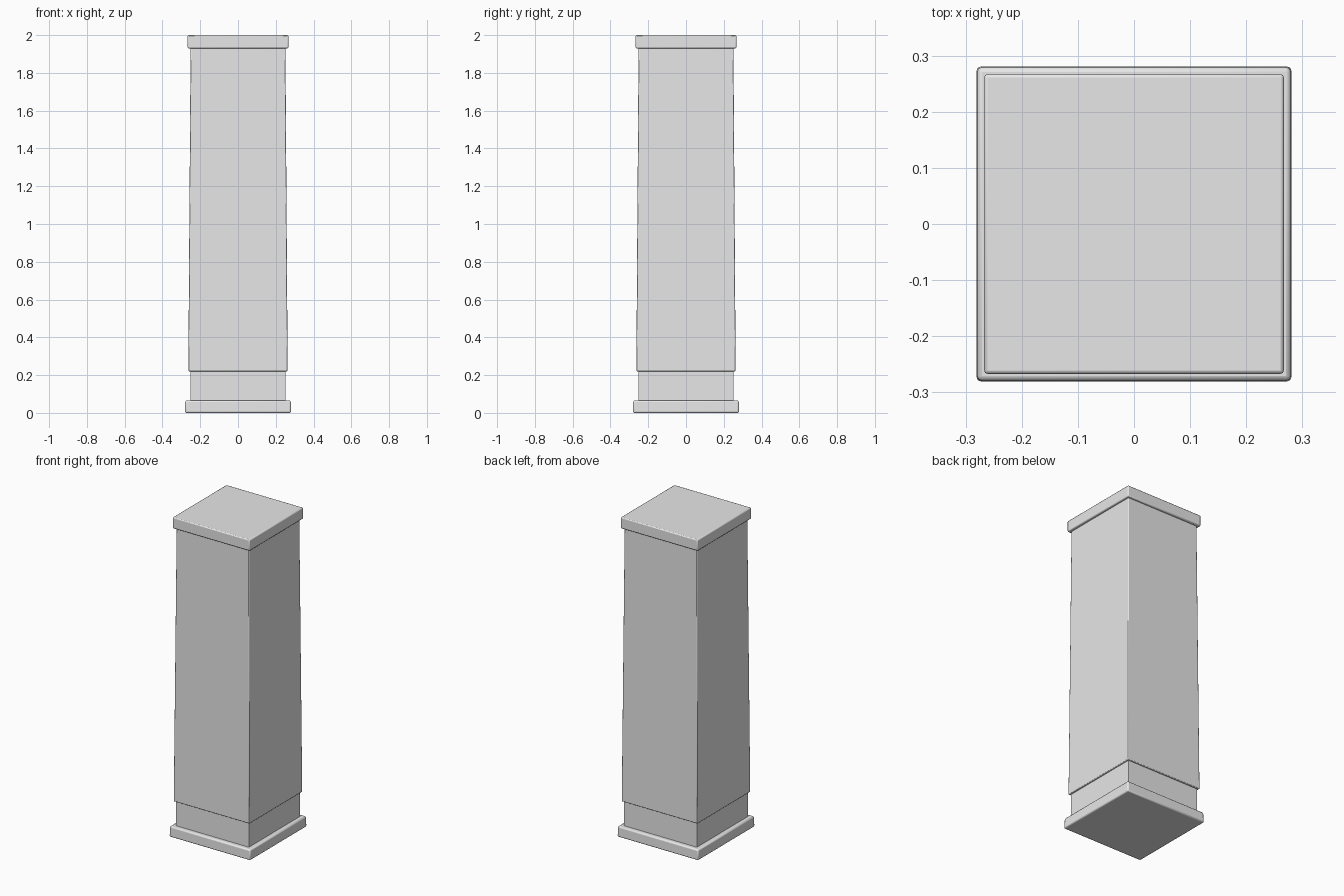
import bpy
import bmesh
from math import radians

cube = bpy.data.objects.get("Cube")
if cube:
    bpy.data.objects.remove(cube, do_unlink=True)

stone = bpy.data.materials.new("light grey stone")
stone.use_nodes = True
grey = (0.8, 0.8, 0.8, 1)
stone.diffuse_color = grey
stone.node_tree.nodes["Principled BSDF"].inputs["Base Color"].default_value = grey


def tapered_block(name, z0, z1, half0, half1, bevel):
    """Square block from z0 to z1 with given half widths and softened edges."""
    bm = bmesh.new()
    bmesh.ops.create_cube(bm, size=2)
    for v in bm.verts:
        low = v.co.z < 0
        half = half0 if low else half1
        v.co = (v.co.x * half, v.co.y * half, z0 if low else z1)
    mesh = bpy.data.meshes.new(name)
    bm.to_mesh(mesh)
    bm.free()
    mesh.materials.append(stone)
    obj = bpy.data.objects.new(name, mesh)
    bpy.context.collection.objects.link(obj)
    if bevel:
        mod = obj.modifiers.new("soft edges", "BEVEL")
        mod.width = bevel
        mod.segments = 2
        mod.limit_method = "NONE"
    bpy.ops.object.select_all(action="DESELECT")
    obj.select_set(True)
    bpy.context.view_layer.objects.active = obj
    bpy.ops.object.shade_smooth_by_angle(angle=radians(30))
    return obj


# Foot slab, recessed plinth, tapering shaft and cap slab
tapered_block("foot_slab", 0, 0.066, 0.281, 0.279, 0.008)
tapered_block("plinth", 0.06, 0.23, 0.252, 0.252, 0)
tapered_block("shaft", 0.22, 1.94, 0.263, 0.251, 0.004)
tapered_block("cap_slab", 1.93, 2.0, 0.267, 0.267, 0.006)
